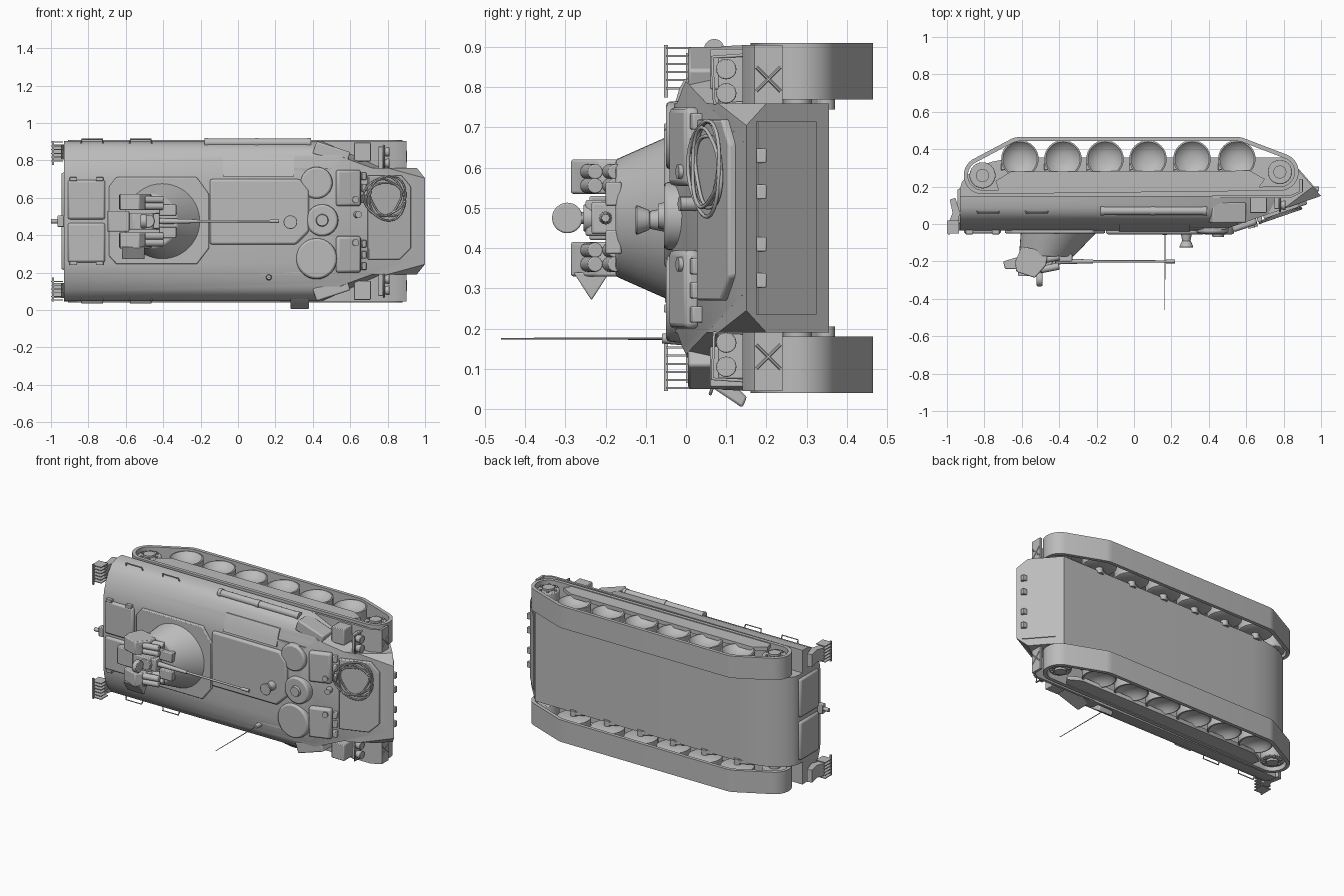
import bpy, bmesh, math
from mathutils import Vector, Matrix

if "Cube" in bpy.data.objects:
    bpy.data.objects.remove(bpy.data.objects["Cube"])

# The vehicle lies on its side: nose at +x, roof towards -y, width along z
C = 0.475
grey = bpy.data.materials.new("plain_grey")
grey.diffuse_color = (0.5, 0.5, 0.5, 1)
grey.use_nodes = True
grey.node_tree.nodes["Principled BSDF"].inputs["Base Color"].default_value = grey.diffuse_color


def finish(name, bm, bevel=0, seg=2):
    bmesh.ops.recalc_face_normals(bm, faces=bm.faces)
    me = bpy.data.meshes.new(name)
    bm.to_mesh(me)
    bm.free()
    me.materials.append(grey)
    ob = bpy.data.objects.new(name, me)
    bpy.context.collection.objects.link(ob)
    if bevel:
        m = ob.modifiers.new("bevel", 'BEVEL')
        m.width, m.segments, m.limit_method = bevel, seg, 'ANGLE'
    return ob


def prism(name, pts, axis, a, b, bevel=0, cuts=()):
    """Extrude a 2D outline along an axis, then trim it with planes (point, outward normal)."""
    put = {'z': lambda p, t: (p[0], p[1], t), 'y': lambda p, t: (p[0], t, p[1]),
           'x': lambda p, t: (t, p[0], p[1])}[axis]
    bm = bmesh.new()
    lo, hi = [[bm.verts.new(put(p, t)) for p in pts] for t in (a, b)]
    bm.faces.new(lo)
    bm.faces.new(hi)
    for i in range(len(pts)):
        j = (i + 1) % len(pts)
        bm.faces.new((lo[i], lo[j], hi[j], hi[i]))
    for co, no in cuts:
        bmesh.ops.bisect_plane(bm, geom=bm.verts[:] + bm.edges[:] + bm.faces[:], plane_co=co,
                               plane_no=no, clear_outer=True)
        bmesh.ops.holes_fill(bm, edges=[e for e in bm.edges if e.is_boundary])
    return finish(name, bm, bevel)


def box(name, x, y, z, bevel=0.004):
    return prism(name, [(x[0], y[0]), (x[1], y[0]), (x[1], y[1]), (x[0], y[1])], 'z', z[0], z[1], bevel)


def rod(name, p, q, r, r2=None, n=16, bevel=0):
    p, q = Vector(p), Vector(q)
    bm = bmesh.new()
    m = Matrix.Translation((p + q) / 2) @ (q - p).to_track_quat('Z', 'Y').to_matrix().to_4x4()
    bmesh.ops.create_cone(bm, cap_ends=True, segments=n, radius1=r, radius2=r if r2 is None else r2,
                          depth=(q - p).length, matrix=m)
    return finish(name, bm, bevel)


def rings_mesh(name, loops, closed):
    """Skin a series of point loops; close the series on itself or cap both ends."""
    bm = bmesh.new()
    vs = [[bm.verts.new(p) for p in lp] for lp in loops]
    n = len(vs[0])
    for k in range(len(vs) if closed else len(vs) - 1):
        p, q = vs[k], vs[(k + 1) % len(vs)]
        for i in range(n):
            bm.faces.new((p[i], p[(i + 1) % n], q[(i + 1) % n], q[i]))
    if not closed:
        bm.faces.new(vs[0])
        bm.faces.new(vs[-1])
    return finish(name, bm)


def circle(x, y, z, r, n=32):
    return [(x + r * math.cos(math.tau * i / n), y + r * math.sin(math.tau * i / n), z) for i in range(n)]


def wire(name, pts, r, cyclic=False):
    cu = bpy.data.curves.new(name, 'CURVE')
    cu.dimensions, cu.bevel_depth, cu.bevel_resolution = '3D', r, 1
    sp = cu.splines.new('POLY')
    sp.points.add(len(pts) - 1)
    for s, p in zip(sp.points, pts):
        s.co = (*p, 1)
    sp.use_cyclic_u = cyclic
    cu.materials.append(grey)
    bpy.context.collection.objects.link(bpy.data.objects.new(name, cu))


def glacis(x):
    return -0.03 + (x - 0.48) * 0.346


def slab(name, x0, x1, z0, z1, t, bevel=0.008):
    """Plate lying on the sloped front deck."""
    a, b = glacis(x0), glacis(x1)
    return prism(name, [(x0, a + .01), (x1, b + .01), (x1 + t * .33, b - t), (x0 + t * .33, a - t)],
                 'z', z0, z1, bevel)


def plate(name, pts, move, bevel=0):
    """Thin plate from a 3D outline pushed out by a vector."""
    bm = bmesh.new()
    top = bmesh.ops.extrude_face_region(bm, geom=[bm.faces.new([bm.verts.new(p) for p in pts])])
    bmesh.ops.translate(bm, vec=move, verts=[v for v in top['geom'] if isinstance(v, bmesh.types.BMVert)])
    return finish(name, bm, bevel)


# Lower hull with sloped nose, clipped nose corners and upswept tail
corners = [((1, .15, C + s * .23), (.5, -.66, s)) for s in (1, -1)]
prism("lower_hull", [(-.93, 0), (.48, -.03), (1, .15), (.82, .355), (-.58, .355), (-.68, .348), (-.76, .333),
                     (-.83, .307), (-.885, .265), (-.92, .225), (-.93, .19)], 'z', C - .285, C + .285, cuts=corners)

# Upper hull: rounded section cut by the front slope and the cheek planes
half = [(.15, .43), (.09, .427), (.05, .41), (.015, .37), (-.01, .32), (-.027, .27), (-.035, .22)]
section = [(y, C + z) for y, z in half] + [(y, C - z) for y, z in reversed(half)]
cheeks = [((.42, .1, C + s * .43), (.45, -.25, s)) for s in (1, -1)]
prism("upper_hull", section, 'x', -.93, .98, cuts=[((.48, -.03, C), (.346, -1, 0))] + cheeks + corners)

# Running gear
WHEELS = [-.61, -.38, -.155, .075, .31, .55]
CIRC = [(-.81, .26, .1), (.78, .278, .1), (WHEELS[0], .355, .11), (WHEELS[-1], .355, .11)]
for s in (1, -1):
    def zz(a):
        return C + s * a
    # Track belt wrapped around the end wheels and road wheels
    loops, n = [], 72
    for inset, off in ((0, .295), (0, .435), (.022, .435), (.022, .295)):
        lp = []
        for i in range(n):
            d = (math.cos(math.tau * i / n), math.sin(math.tau * i / n))
            cx, cy, r = max(CIRC, key=lambda c: c[0] * d[0] + c[1] * d[1] + c[2])
            lp.append((cx + (r - inset) * d[0], cy + (r - inset) * d[1], zz(off)))
        loops.append(lp)
    rings_mesh("track_belt", loops, True)
    # Dished road wheels on swing arms
    for x in WHEELS:
        rings_mesh("road_wheel", [circle(x, .348, zz(o), r) for r, o in (
            (.03, .305), (.09, .31), (.1, .315), (.1, .418), (.092, .42), (.075, .4), (.045, .385), (.02, .38))], False)
        rod("wheel_axle", (x, .348, zz(.27)), (x, .348, zz(.31)), .022)
        prism("swing_arm", [(x, .37), (x - .1, .325), (x - .1, .285), (x + .015, .33)], 'z', zz(.275), zz(.298), .004)
    for x, y, r in ((-.81, .26, .07), (.78, .278, .065)):
        rod("end_wheel", (x, y, zz(.305)), (x, y, zz(.415)), r, n=24, bevel=.005)
        rod("end_hub", (x, y, zz(.26)), (x, y, zz(.428)), .035)
        for k in range(6):
            a, b = x + .05 * math.cos(k * math.tau / 6), y + .05 * math.sin(k * math.tau / 6)
            rod("hub_bolt", (a, b, zz(.41)), (a, b, zz(.422)), .008, n=8)
    prism("side_skirt", [(-.72, .165), (.66, .185), (.7, .24), (.62, .285), (-.66, .28), (-.74, .23)], 'z',
          zz(.405), zz(.43))
    # Front mudguard with cross brace
    prism("mudguard", [(.42, .14), (.84, .14), (.9, .17), (.9, .24), (.885, .24), (.885, .175), (.84, .155),
                       (.42, .155)], 'z', zz(.285), zz(.43))
    for a, b in ((.315, .375), (.375, .315)):
        rod("mudguard_brace", (.9, .175, zz(a)), (.9, .235, zz(b)), .004, n=6)
    # Headlights on a bracket with guard loop
    box("lamp_bracket", (.75, .775), (.08, .15), (zz(.27), zz(.4)))
    for o in (.31, .37):
        rod("headlight", (.76, .1, zz(o)), (.81, .1, zz(o)), .018, .026, bevel=.003)
    wire("lamp_guard", [(.78, .15, zz(.285)), (.78, .07, zz(.285)), (.78, .065, zz(.4)), (.78, .15, zz(.405))], .005)
    box("fender_case", (.62, .71), (.06, .15), (zz(.32), zz(.42)))
    # Slatted rear racks
    for k in range(6):
        box("rack_slat", (-1, -.935), (-.05, .02), (zz(.32 + k * .02), zz(.325 + k * .02)), 0)
    box("rack_bar", (-.995, -.985), (-.055, -.045), (zz(.3), zz(.43)), 0)
    prism("rack_side", [(-.99, .01), (-.945, .0), (-.93, .06), (-.955, .14), (-.985, .13), (-.97, .06)],
          'z', zz(.33), zz(.41))
    # Roof hatches and rear doors
    box("rear_roof_hatch", (-.91, -.71), (-.052, -.02), (zz(.01), zz(.22)), .012)
    box("rear_door", (-.945, -.92), (.0, .19), (zz(.015), zz(.26)), .012)
    # Grab rails
    for x in (-.78, -.52):
        wire("grab_rail", [(x - .06, .07, zz(.41)), (x - .055, .06, zz(.438)), (x + .055, .06, zz(.438)),
                           (x + .06, .07, zz(.41))], .004)
    # Crew hatches on the slope
    slab("front_hatch", .52, .65, zz(.08), zz(.275), .03, .014)
    for k in range(3):
        slab("periscope", .655, .68, zz(.1 + k * .06), zz(.14 + k * .06), .022, .004)
    # Roof edge brackets
    for x in (-.88, -.74):
        box("hatch_hinge", (x - .02, x + .02), (-.055, -.02), (zz(.215), zz(.235)), .003)
rod("rear_tow_hook", (-1, -.02, C), (-.92, -.02, C), .012)
box("rear_hook_plate", (-.965, -.93), (-.035, 0), (C - .03, C + .03))

# Nose plate, coiled cable and lower bow panel
outline = [(.69, .27), (.86, .27), (.92, .33), (.92, .66), (.87, .72), (.69, .72)]
plate("nose_plate", [(x, glacis(x) + .005, z) for x, z in outline], (.006, -.022, 0), .006)
for k in range(4):
    pts = []
    for i in range(32):
        a = math.tau * i / 32
        r = .082 + .01 * k + .008 * math.sin(3 * a + k * 1.7)
        x = .79 + r * math.cos(a)
        pts.append((x, glacis(x) - .025 - .006 * (k % 2), .6 + r * 1.05 * math.sin(a)))
    wire("coiled_cable", pts, .005, True)
plate("bow_panel", [(1 - (y - .15) * .878, y, z) for y, z in ((.175, .235), (.32, .235), (.32, .715), (.175, .715))],
      (.004, .004, 0))
for z in (.32, .41, .54, .63):
    box("bow_hinge", (.96, .99), (.175, .2), (z - .018, z + .018), .003)

# Roof plates and round hatches
prism("engine_deck", [(-.15, .35), (.31, .35), (.38, .42), (.38, .64), (.33, .7), (-.15, .7)], 'y', -.055, -.02, .012)
prism("turret_base", [(-.69, .29), (-.65, .245), (-.22, .245), (-.155, .33), (-.155, .62), (-.22, .71), (-.65, .71),
                      (-.69, .66)], 'y', -.05, -.01, .006)
for x, z, r, h in ((.42, .68, .09, .05), (.45, .48, .09, .055), (.42, .275, .115, .05)):
    rod("round_hatch", (x, .04, z), (x, -h, z), r, r * .93, 32, .01)
rod("cupola_cap", (.45, -.05, .48), (.45, -.07, .48), .035, .03)
rod("vent_stalk", (.28, -.04, .47), (.28, -.09, .47), .032, .022, 24)
rod("vent_cap", (.28, -.09, .47), (.28, -.125, .47), .024, .038, 24, .004)
for x, z in ((.62, .36), (.62, .59), (.635, .51)):
    rod("deck_latch", (x, glacis(x), z), (x + .01, glacis(x) - .04, z), .018)

# Side stowage: tube, flank plate, flank boxes, mirror, antenna
rod("stowage_tube", (-.18, .07, .895), (.39, .07, .895), .022, n=20, bevel=.003)
for x in (-.17, .1, .38):
    rod("tube_band", (x - .01, .07, .895), (x + .01, .07, .895), .025, n=20)
prism("flank_plate", [(-.041, .715), (-.032, .745), (-.017, .795), (-.004, .82), (.02, .82), (-.01, .715)],
      'x', -.08, .3)
for s in (1, -1):
    ob = box("flank_box", (-.095, .095), (-.045, .065), (-.035, .035), .008)
    ob.rotation_euler[1] = math.radians(s * 18)
    ob.location = (.5, .05, C + s * .365)
prism("side_mirror", [(.04, .085), (.07, .05), (.14, .003), (.152, .03), (.09, .085)], 'x', .28, .38, .006)
rod("antenna_mount", (.165, .03, .175), (.165, -.06, .175), .02, .012)
rod("antenna", (.165, -.05, .175), (.165, -.46, .175), .003, .002, 6)

# Turret: cone leaning rearwards
ob = rod("turret_cone", (-.4, -.04, C), (-.4, -.175, C), .205, .145, 48, .006)
for v in ob.data.vertices:
    if v.co.y < -.1:
        v.co.x -= .07
# Gun cradle, mantlet and barrel
prism("turret_cradle", [(-.6, -.12), (-.62, -.2), (-.56, -.25), (-.46, -.25), (-.42, -.18), (-.42, -.12)],
      'z', .43, .52, .006)
box("gun_mantlet", (-.52, -.42), (-.235, -.15), (.435, .515), .006)
rod("gun_breech", (-.48, -.17, C), (-.48, -.255, C), .034, n=24, bevel=.004)
rod("gun_sleeve", (-.42, -.2, C), (-.22, -.2, C), .016, .01)
rod("gun_barrel", (-.3, -.2, C), (.21, -.2, C), .007, .006, 12)
rod("gun_muzzle", (.17, -.2, C), (.22, -.2, C), .01, n=12)
rod("sight_disc", (-.52, -.295, C), (-.49, -.295, C), .038, n=32, bevel=.004)
rod("sight_post", (-.505, -.24, C), (-.505, -.28, C), .015)
prism("turret_rear_case", [(-.7, -.2), (-.6, -.17), (-.58, -.24), (-.69, -.24)], 'z', .42, .53, .005)
# Side pods with smoke launchers
for s in (1, -1):
    prism("turret_pod", [(-.635, -.2), (-.6, -.12), (-.46, -.15), (-.47, -.22), (-.53, -.288), (-.63, -.255)],
          'z', C + s * .06, C + s * .145, .006)
    for y in (-.185, -.235):
        for o in (.08, .115):
            rod("smoke_launcher", (-.5, y - .01, C + s * o), (-.4, y + .01, C + s * o), .019, bevel=.003)
    box("turret_sight", (-.42, -.33), (-.2, -.16), (C + s * .03, C + s * .09), .005)
prism("pod_cover", [(-.28, .34), (-.235, .27), (-.19, .34)], 'x', -.62, -.5, .004)

# Smooth shading with crisp edges
bpy.ops.object.select_all(action='DESELECT')
for ob in bpy.data.objects:
    if ob.type == 'MESH':
        ob.select_set(True)
        bpy.context.view_layer.objects.active = ob
bpy.ops.object.shade_smooth_by_angle(angle=math.radians(35))
